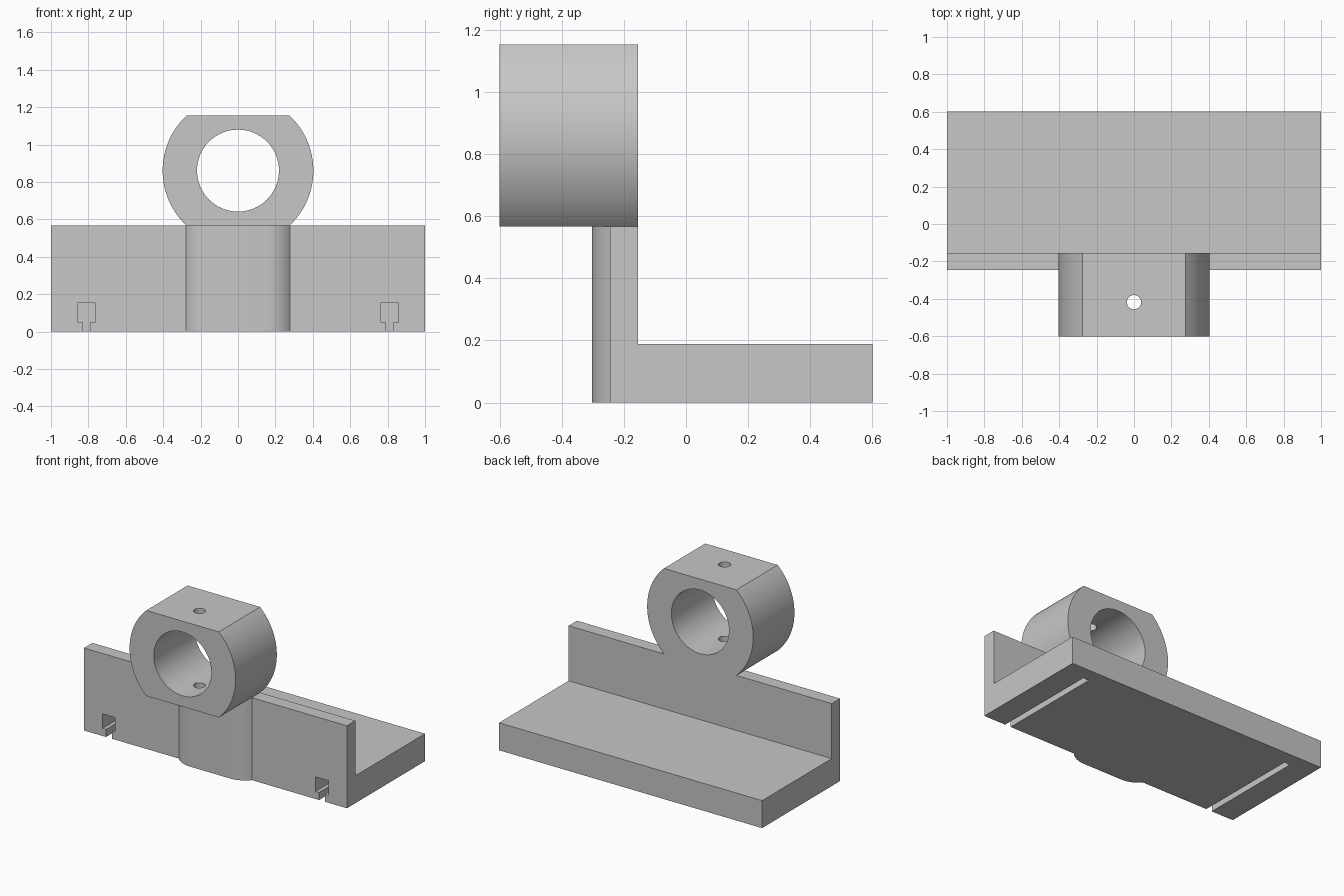
import bpy
import bmesh
from math import asin, acos, cos, sin, pi, radians
from mathutils import Matrix, Vector

cube = bpy.data.objects.get("Cube")
if cube:
    bpy.data.objects.remove(cube, do_unlink=True)

grey = bpy.data.materials.new("plain_grey")
grey.use_nodes = True
colour = (0.57, 0.57, 0.57, 1)
grey.diffuse_color = colour
grey.node_tree.nodes["Principled BSDF"].inputs["Base Color"].default_value = colour

WALL_FRONT, WALL_BACK, WALL_TOP = -0.245, -0.154, 0.567
RING_Z, RING_R, RING_TOP = 0.861, 0.403, 1.155


def extrude(name, points, axis, start, end):
    """Prism: a 2D profile extruded along x, y or z."""
    place = {"x": lambda a, b, c: (c, a, b),
             "y": lambda a, b, c: (a, c, b),
             "z": lambda a, b, c: (a, b, c)}[axis]
    bm = bmesh.new()
    face = bm.faces.new([bm.verts.new(place(a, b, start)) for a, b in points])
    moved = bmesh.ops.extrude_face_region(bm, geom=[face])["geom"]
    bmesh.ops.translate(bm, vec=Vector(place(0, 0, end - start)),
                        verts=[g for g in moved if isinstance(g, bmesh.types.BMVert)])
    bmesh.ops.recalc_face_normals(bm, faces=bm.faces)
    mesh = bpy.data.meshes.new(name)
    bm.to_mesh(mesh)
    bm.free()
    mesh.materials.append(grey)
    obj = bpy.data.objects.new(name, mesh)
    bpy.context.collection.objects.link(obj)
    return obj


def arc(cx, cy, r, a0, a1, n):
    return [(cx + r * cos(a0 + (a1 - a0) * i / n),
             cy + r * sin(a0 + (a1 - a0) * i / n)) for i in range(n + 1)]


def activate(obj):
    bpy.ops.object.select_all(action="DESELECT")
    obj.select_set(True)
    bpy.context.view_layer.objects.active = obj


def cut(obj, cutter):
    cutter.hide_render = True
    mod = obj.modifiers.new("cut", "BOOLEAN")
    mod.operation, mod.solver, mod.object = "DIFFERENCE", "EXACT", cutter
    activate(obj)
    bpy.ops.object.modifier_apply(modifier=mod.name)
    bpy.data.objects.remove(cutter, do_unlink=True)


def smooth(obj):
    activate(obj)
    bpy.ops.object.shade_smooth_by_angle(angle=radians(30))


# Angle bracket: base plate and upright wall in one L profile
bracket = extrude("angle_bracket", [
    (WALL_FRONT, 0), (0.602, 0), (0.602, 0.189), (WALL_BACK, 0.189),
    (WALL_BACK, WALL_TOP), (WALL_FRONT, WALL_TOP)], "x", -1, 1)

# T-slots, open at the front and underneath, stopping short of the back
half = [(0.022, -0.05), (0.022, 0.052), (0.048, 0.052), (0.048, 0.152)]
tee = half + [(-x, z) for x, z in reversed(half)]
for side in (-1, 1):
    slot = [(x + side * 0.81, z) for x, z in tee]
    cut(bracket, extrude("slot_cutter", slot, "y", -0.4, 0.505))

# Support boss with rounded front corners
r = 0.17
sweep = asin(0.13 / r)
right = arc(0.15, -0.303 + r, r, -pi / 2, -pi / 2 + sweep, 12)
left = [(-x, y) for x, y in reversed(right)]
boss = extrude("support_boss",
               right + [(0.28, -0.2), (-0.28, -0.2)] + left, "z", 0, WALL_TOP)
smooth(boss)

# Clamp ring with flats on top and bottom
a = asin((RING_TOP - RING_Z) / RING_R)
outline = (arc(0, RING_Z, RING_R, -a, a, 32)
           + arc(0, RING_Z, RING_R, pi - a, pi + a, 32))
ring = extrude("clamp_ring", outline, "y", -0.602, WALL_BACK)

# Main bore and vertical pin hole
bore = arc(0, RING_Z, 0.219, 0, 2 * pi, 64)[:-1]
cut(ring, extrude("bore_cutter", bore, "y", -0.8, 0))
pin = arc(0, -0.418, 0.038, 0, 2 * pi, 32)[:-1]
cut(ring, extrude("pin_cutter", pin, "z", 0.4, 1.3))
smooth(ring)
